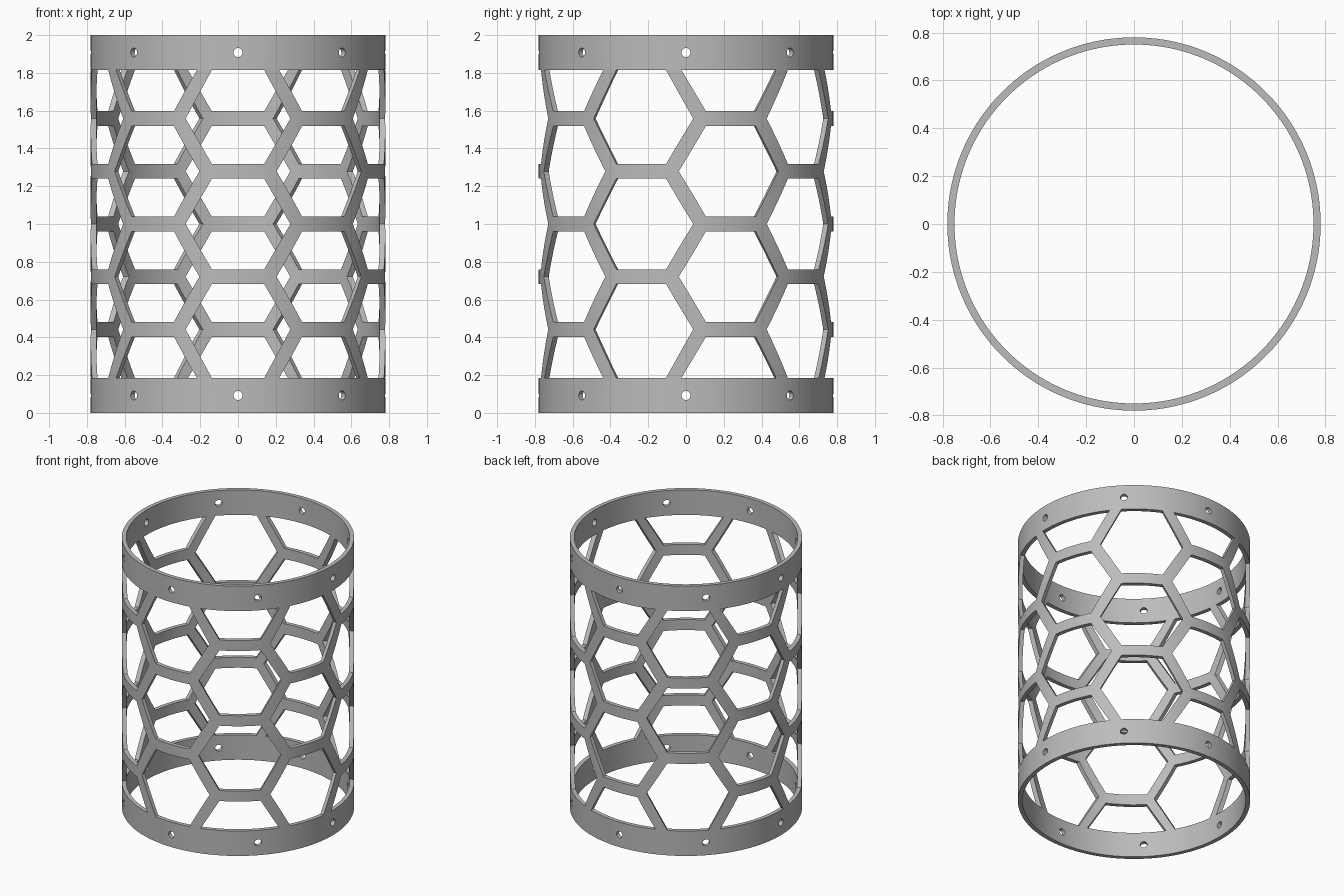
import bpy, bmesh
from math import radians, sqrt, pi
from mathutils import Matrix, Vector

if "Cube" in bpy.data.objects:
    bpy.data.objects.remove(bpy.data.objects["Cube"], do_unlink=True)

OUTER, INNER, HEIGHT = 0.78, 0.75, 2.0
BAND = 0.185             # height of the solid end bands
PITCH = 0.279            # half the height of one honeycomb cell
HOLE = (PITCH - 0.039) * 2 / sqrt(3)   # corner radius of a cell opening
COLUMNS = 10

grey = bpy.data.materials.new("mid_grey")
grey.use_nodes = True
grey.diffuse_color = (0.5, 0.5, 0.5, 1)
grey.node_tree.nodes["Principled BSDF"].inputs["Base Color"].default_value = (0.5, 0.5, 0.5, 1)


def new_object(name, bm):
    bmesh.ops.recalc_face_normals(bm, faces=bm.faces)
    mesh = bpy.data.meshes.new(name)
    bm.to_mesh(mesh)
    bm.free()
    obj = bpy.data.objects.new(name, mesh)
    bpy.context.collection.objects.link(obj)
    obj.data.materials.append(grey)
    return obj


def radial_prism(bm, sides, radius, angle, z):
    """Add a prism through the wall, pointing outward at the given angle from the front."""
    place = (Matrix.Translation((0, 0, z)) @ Matrix.Rotation(angle, 4, "Z")
             @ Matrix.Translation((0, -0.75, 0)) @ Matrix.Rotation(pi / 2, 4, "X")
             @ Matrix.Rotation(pi / 2, 4, "Z"))
    return bmesh.ops.create_cone(bm, cap_ends=True, segments=sides, radius1=radius,
                                 radius2=radius, depth=0.14, matrix=place)["verts"]


# Honeycomb openings, flat side up, every second column shifted half a cell
cutter_bm = bmesh.new()
for col in range(COLUMNS):
    rows = (-2, 0, 2) if col % 2 == 0 else (-3, -1, 1, 3)
    for row in rows:
        bm = bmesh.new()
        verts = radial_prism(bm, 6, HOLE, col * 2 * pi / COLUMNS, HEIGHT / 2 + row * PITCH)
        # turn the hexagon so that a corner points sideways
        if max(v.co.z for v in verts) - HEIGHT / 2 - row * PITCH > HOLE * 0.95:
            axis = Matrix.Rotation(col * 2 * pi / COLUMNS, 3, "Z") @ Vector((0, 1, 0))
            bmesh.ops.rotate(bm, verts=verts, cent=(0, 0, HEIGHT / 2 + row * PITCH),
                             matrix=Matrix.Rotation(pi / 6, 3, axis))
        # openings meet the bands exactly
        for v in verts:
            if 0 < v.co.z - BAND < 0.03:
                v.co.z = BAND
            if 0 < HEIGHT - BAND - v.co.z < 0.03:
                v.co.z = HEIGHT - BAND
        for z, up in ((BAND, -1), (HEIGHT - BAND, 1)):
            if any((v.co.z - z) * up > 0.001 for v in bm.verts):
                bmesh.ops.bisect_plane(bm, geom=bm.verts[:] + bm.edges[:] + bm.faces[:],
                                       plane_co=(0, 0, z), plane_no=(0, 0, up), clear_outer=True)
                bmesh.ops.holes_fill(bm, edges=[e for e in bm.edges if e.is_boundary])
        part = bpy.data.meshes.new("cell")
        bm.to_mesh(part)
        bm.free()
        cutter_bm.from_mesh(part)
        bpy.data.meshes.remove(part)

# Eight round mounting holes in each band
for z in (BAND / 2, HEIGHT - BAND / 2):
    for i in range(8):
        radial_prism(cutter_bm, 24, 0.024, i * pi / 4, z)
cutter = new_object("opening_cutter", cutter_bm)
cutter.hide_render = True

# Tube wall: a rectangular ring profile spun around the vertical axis
bm = bmesh.new()
profile = [bm.verts.new((x, 0, z)) for x, z in
           ((INNER, 0), (OUTER, 0), (OUTER, HEIGHT), (INNER, HEIGHT))]
edges = [bm.edges.new((profile[i], profile[(i + 1) % 4])) for i in range(4)]
bmesh.ops.spin(bm, geom=profile + edges, cent=(0, 0, 0), axis=(0, 0, 1),
               angle=2 * pi, steps=160, use_merge=True)
bmesh.ops.remove_doubles(bm, verts=bm.verts, dist=0.0001)
cage = new_object("honeycomb_cylinder", bm)

cut = cage.modifiers.new("openings", "BOOLEAN")
cut.operation = "DIFFERENCE"
cut.solver = "EXACT"
cut.object = cutter
bpy.ops.object.select_all(action="DESELECT")
cage.select_set(True)
bpy.context.view_layer.objects.active = cage
bpy.ops.object.modifier_apply(modifier=cut.name)
bpy.ops.object.shade_smooth_by_angle(angle=radians(30))
bpy.data.objects.remove(cutter, do_unlink=True)
